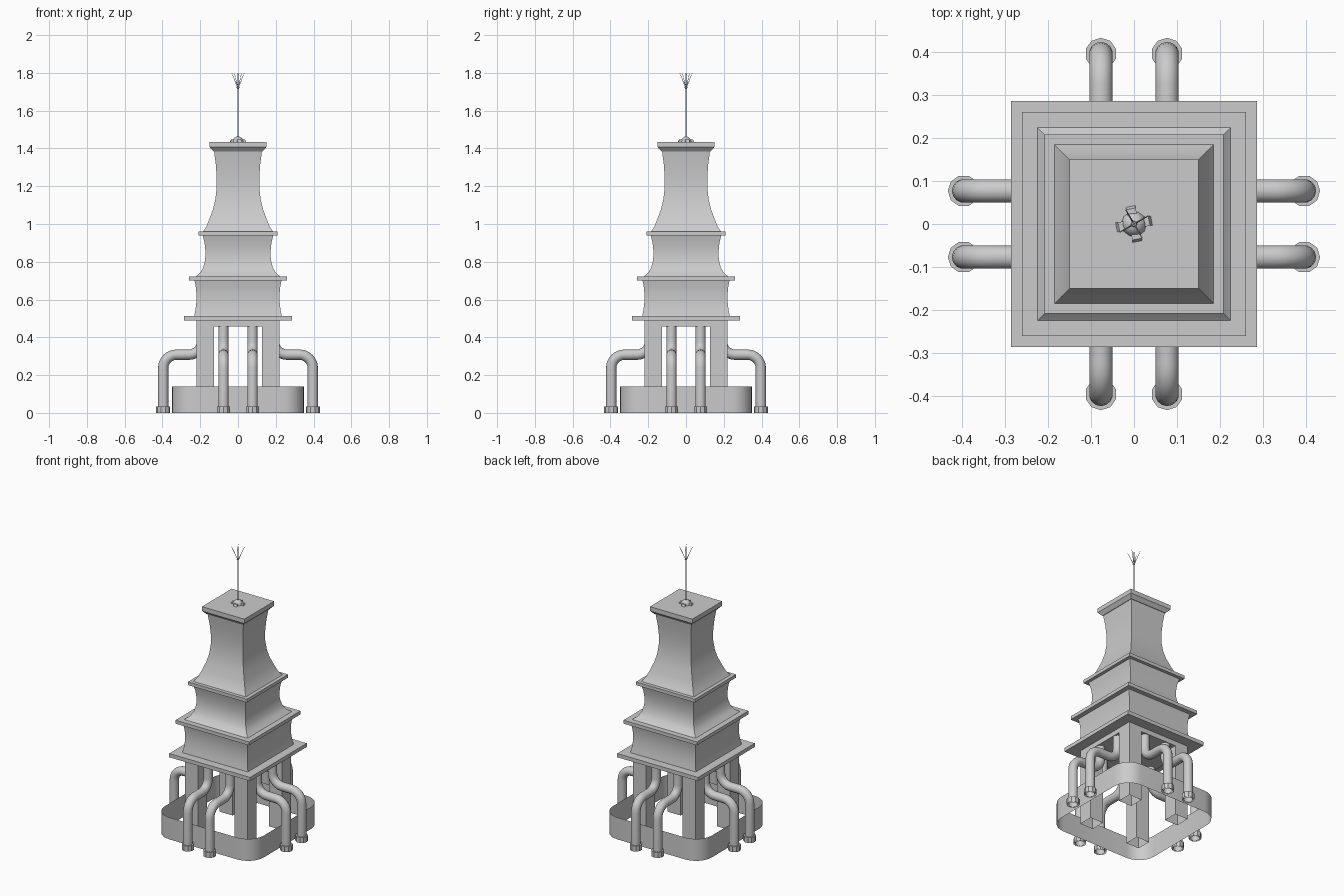
import bpy, math
from mathutils import Vector, Matrix

if "Cube" in bpy.data.objects:
    bpy.data.objects.remove(bpy.data.objects["Cube"])


def add_mesh(name, verts, faces, smooth=True):
    me = bpy.data.meshes.new(name)
    me.from_pydata([tuple(v) for v in verts], [], faces)
    ob = bpy.data.objects.new(name, me)
    bpy.context.collection.objects.link(ob)
    if smooth:
        bpy.ops.object.select_all(action='DESELECT')
        ob.select_set(True)
        bpy.context.view_layer.objects.active = ob
        bpy.ops.object.shade_smooth_by_angle(angle=math.radians(35))
    return ob


def bridge(name, rings, bottom=False, top=False, smooth=True):
    """Join equal-sized rings of points into a skin, with optional end caps."""
    n = len(rings[0])
    verts = [v for r in rings for v in r]
    faces = [(k * n + i, k * n + (i + 1) % n, (k + 1) * n + (i + 1) % n, (k + 1) * n + i)
             for k in range(len(rings) - 1) for i in range(n)]
    if bottom:
        faces.append(tuple(reversed(range(n))))
    if top:
        faces.append(tuple(range(len(verts) - n, len(verts))))
    return add_mesh(name, verts, faces, smooth)


def square(h, z, cx=0, cy=0):
    return [(cx + sx * h, cy + sy * h, z) for sx, sy in ((-1, -1), (1, -1), (1, 1), (-1, 1))]


def circle(r, z, n, cx=0, cy=0):
    return [(cx + r * math.cos(math.tau * i / n), cy + r * math.sin(math.tau * i / n), z)
            for i in range(n)]


def tower(name, profile, caps=False):
    return bridge(name, [square(h, z) for h, z in profile], caps, caps)


def rod(name, a, b, r1, r2, n=6):
    a, b = Vector(a), Vector(b)
    q = (b - a).to_track_quat('Z', 'Y')
    return bridge(name, [[a + q @ Vector(p) for p in circle(r1, 0, n)],
                         [b + q @ Vector(p) for p in circle(r2, 0, n)]], True, True)


# thin open skirt with rounded corners
outline = []
for k in range(4):
    cx, cy = 0.24 * (1, -1, -1, 1)[k], 0.24 * (1, 1, -1, -1)[k]
    for j in range(7):
        a = math.radians(90 * k + 15 * j)
        outline.append((cx + 0.11 * math.cos(a), cy + 0.11 * math.sin(a)))
bridge("base_skirt", [[(x, y, z) for x, y in outline] for z in (0, 0.14)])

# corner legs and the block they carry
for sx in (-1, 1):
    for sy in (-1, 1):
        bridge("corner_leg", [square(0.046, z, sx * 0.174, sy * 0.174) for z in (0, 0.457)])
tower("leg_block", [(0.22, 0.457), (0.22, 0.49)], True)

# ledges between the tiers
tower("lower_ledge", [(0.286, 0.488), (0.286, 0.512)], True)
tower("middle_ledge", [(0.26, 0.70), (0.26, 0.722)], True)
tower("upper_ledge", [(0.208, 0.94), (0.208, 0.961)], True)

# flared tiers
tower("lower_tier", [(0.232, 0.512), (0.225, 0.545), (0.22, 0.59), (0.22, 0.63),
                     (0.224, 0.67), (0.23, 0.70)])
tower("middle_tier", [(0.2245, 0.722), (0.20, 0.742), (0.184, 0.77), (0.174, 0.81),
                      (0.172, 0.85), (0.177, 0.90), (0.187, 0.94)])
tower("upper_tier", [(0.185, 0.961), (0.168, 0.985), (0.15, 1.03), (0.132, 1.08),
                     (0.12, 1.13), (0.113, 1.19), (0.113, 1.25), (0.118, 1.32), (0.127, 1.387)])
tower("roof_cap", [(0.13, 1.385), (0.15, 1.407), (0.15, 1.435)], True)

# bent pipes: path of (distance from centre, height, direction angle)
B, ZH, DI, DO = 0.07, 0.308, 0.19, 0.396
path = [(DI, 0.46, 270)]
for j in range(7):
    a = math.radians(180 + 15 * j)
    path.append((DI + B + B * math.cos(a), ZH + B + B * math.sin(a), 270 + 15 * j))
for j in range(7):
    a = math.radians(90 - 15 * j)
    path.append((DO - B + B * math.cos(a), ZH - B + B * math.sin(a), -15 * j))
path.append((DO, 0.0, 270))

for k in range(4):
    rot = Matrix.Rotation(k * math.pi / 2, 3, 'Z')
    for off in (-0.077, 0.077):
        rings = []
        for d, z, ang in path:
            t = math.radians(ang)
            nx, nz = -math.sin(t), math.cos(t)
            rings.append([rot @ Vector((d + nx * u, off + v, z + nz * u))
                          for u, v, _ in circle(0.0275, 0, 14)])
        bridge("bent_pipe", rings)
        bridge("pipe_foot", [[rot @ Vector(p) for p in circle(r, z, 10, DO, off)]
                             for r, z in ((0.037, 0), (0.037, 0.035), (0.026, 0.035))])

# mast mount: dome with four small feet
dome = [(0.03 * math.cos(math.radians(a)), 1.433 + 0.03 * math.sin(math.radians(a)))
        for a in (0, 25, 50, 75)]
bridge("mast_dome", [circle(r, z, 10) for r, z in dome], False, True)
for k in range(4):
    rot = Matrix.Rotation(k * math.pi / 2 + math.radians(11), 3, 'Z')
    bridge("mast_foot", [[rot @ Vector((x, y, z)) for x, y in
                          ((0.015, -w), (e, -w), (e, w), (0.015, w))]
                         for e, w, z in ((0.042, 0.011, 1.434), (0.036, 0.011, 1.447))],
           False, True)

# mast with a prong crown and a fine tip
rod("mast", (0, 0, 1.455), (0, 0, 1.80), 0.004, 0.003)
rod("mast_tip", (0, 0, 1.80), (0, 0, 2.0), 0.0008, 0.0004, 4)
bridge("crown_collar", [circle(r, z, 8) for r, z in ((0.005, 1.716), (0.008, 1.722), (0.005, 1.728))],
       True, True)
for k in range(4):
    a = math.radians(30 + 90 * k)
    c, s = math.cos(a), math.sin(a)
    rod("crown_prong", (0.003 * c, 0.003 * s, 1.722), (0.038 * c, 0.038 * s, 1.80), 0.002, 0.0012, 4)
